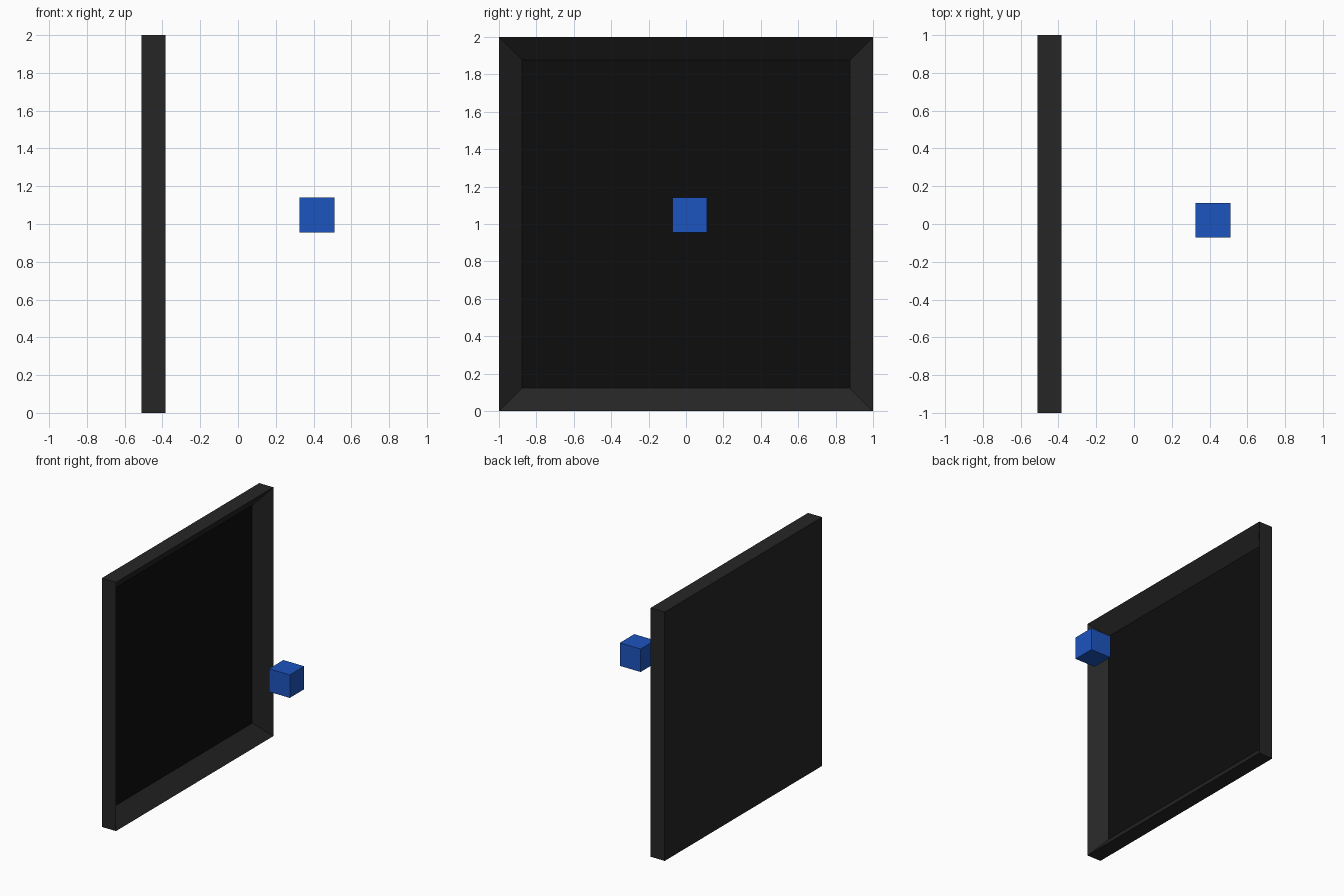
import bpy, bmesh
from mathutils import Matrix, Vector

if "Cube" in bpy.data.objects:
    bpy.data.objects.remove(bpy.data.objects["Cube"])


def material(name, rgb):
    m = bpy.data.materials.new(name)
    m.diffuse_color = (*rgb, 1)
    m.use_nodes = True
    m.node_tree.nodes["Principled BSDF"].inputs["Base Color"].default_value = m.diffuse_color
    return m


def add_box(name, centre, size, mats, edit=None):
    bm = bmesh.new()
    bmesh.ops.create_cube(bm, size=1, matrix=Matrix.Translation(centre) @ Matrix.Diagonal((*size, 1)))
    if edit:
        edit(bm)
    mesh = bpy.data.meshes.new(name)
    bm.to_mesh(mesh)
    bm.free()
    for m in mats:
        mesh.materials.append(m)
    obj = bpy.data.objects.new(name, mesh)
    bpy.context.collection.objects.link(obj)
    return obj


def recess_front(bm):
    # Inset the +x face and push it back, leaving a sloped rim around it
    bm.normal_update()
    face = max(bm.faces, key=lambda f: f.normal.x)
    bmesh.ops.inset_region(bm, faces=[face], thickness=0.124, use_even_offset=True)
    bmesh.ops.translate(bm, verts=face.verts, vec=Vector((-0.102, 0, 0)))
    face.material_index = 1


frame_mat = material("frame_black", (0.019, 0.019, 0.019))
panel_mat = material("panel_black", (0.004, 0.004, 0.004))
blue_mat = material("blue", (0.012, 0.09, 0.52))

# Upright square panel with recessed face
add_box("recessed_panel", (-0.448, 0, 1), (0.126, 2, 2), [frame_mat, panel_mat], recess_front)

# Small cube floating in front of the panel
add_box("floating_cube", (0.418, 0.02, 1.048), (0.185, 0.183, 0.185), [blue_mat])
